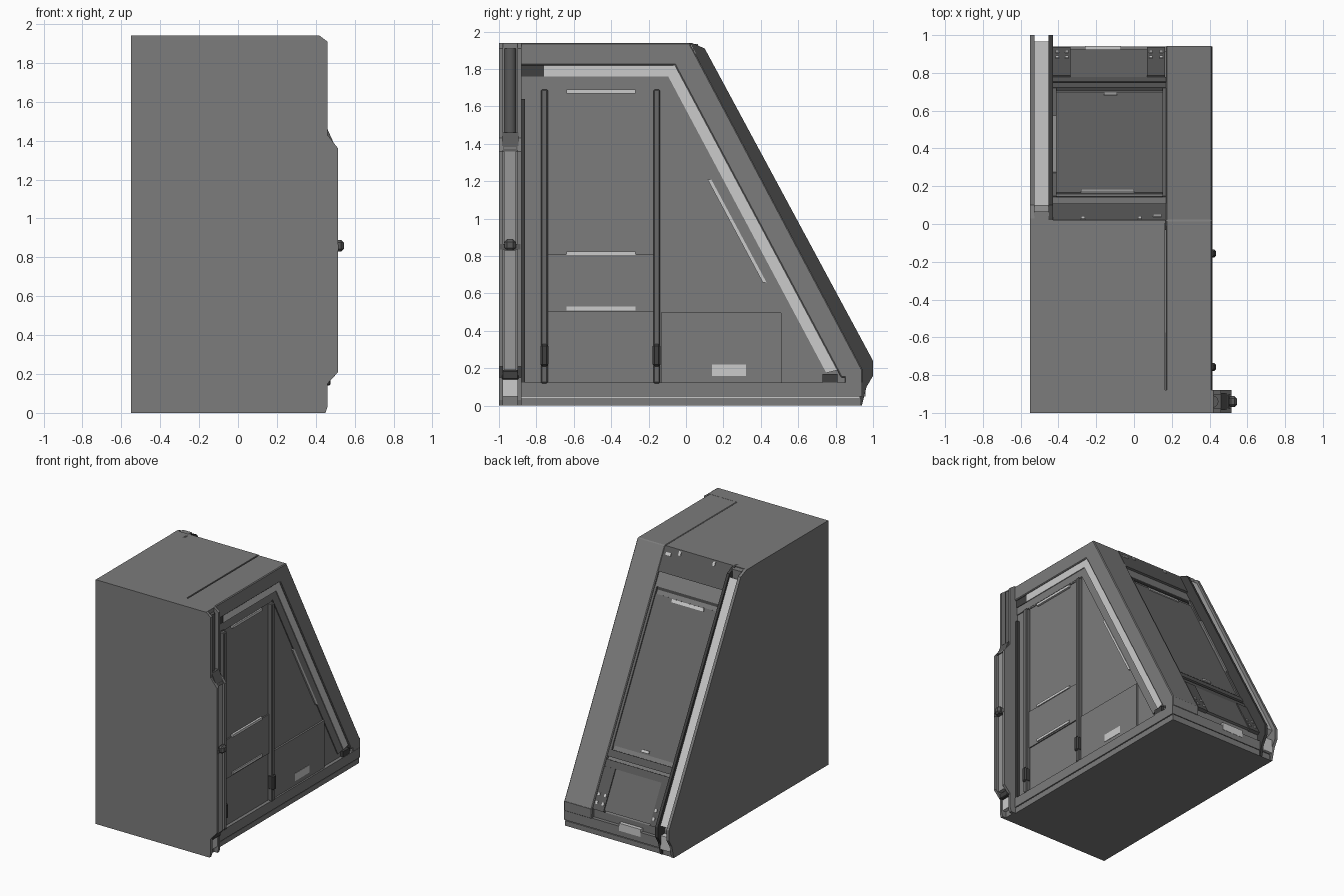
import bpy, bmesh
from mathutils import Vector

if "Cube" in bpy.data.objects:
    bpy.data.objects.remove(bpy.data.objects["Cube"])

# greys used on the parts
SHADES = {"body": 0.2, "dark": 0.1, "deep": 0.05, "glass": 0.14, "mid": 0.31, "trim": 0.52, "bright": 0.8}
MATS = {}
for key, v in SHADES.items():
    MATS[key] = bpy.data.materials.new(key + "_grey")
    MATS[key].diffuse_color = (v, v, v, 1)


def prism(name, pts, lo, hi, plane="yz", bevel=0.0, mat="body", inward=False):
    """Extrude a 2D outline along the axis perpendicular to its plane."""
    bm = bmesh.new()
    def co(p, d):
        return (d, p[0], p[1]) if plane == "yz" else (p[0], d, p[1])
    a = [bm.verts.new(co(p, lo)) for p in pts]
    b = [bm.verts.new(co(p, hi)) for p in pts]
    bm.faces.new(a)
    bm.faces.new(b)
    for i in range(len(pts)):
        j = (i + 1) % len(pts)
        bm.faces.new((a[i], a[j], b[j], b[i]))
    bmesh.ops.recalc_face_normals(bm, faces=bm.faces)
    if inward:
        bmesh.ops.reverse_faces(bm, faces=bm.faces)
    me = bpy.data.meshes.new(name)
    bm.to_mesh(me)
    bm.free()
    me.materials.append(MATS[mat])
    ob = bpy.data.objects.new(name, me)
    bpy.context.collection.objects.link(ob)
    if bevel:
        m = ob.modifiers.new("bevel", "BEVEL")
        m.width, m.segments = bevel, 1
    return ob


def box(name, x, y, z, bevel=0.0, mat="body", inward=False):
    pts = [(y[0], z[0]), (y[1], z[0]), (y[1], z[1]), (y[0], z[1])]
    return prism(name, pts, x[0], x[1], bevel=bevel, mat=mat, inward=inward)


# sloping back: position at depth y, pushed outward by n
TOP, FOOT = Vector((0.02, 1.94)), Vector((0.94, 0.20))
DIR = (FOOT - TOP).normalized()
NORMAL = Vector((-DIR.y, DIR.x))


def on_slope(y, n=0.0):
    t = (y - TOP.x) / (FOOT.x - TOP.x)
    return tuple(TOP + (FOOT - TOP) * t + NORMAL * n)


def slope_box(name, x, y, n, bevel=0.0, mat="body"):
    pts = [on_slope(y[0], n[0]), on_slope(y[1], n[0]), on_slope(y[1], n[1]), on_slope(y[0], n[1])]
    return prism(name, pts, x[0], x[1], bevel=bevel, mat=mat)


# main shell (its visible wall is seen from its inner side)
prism("core", [(-0.99, 0.01), (0.91, 0.01), on_slope(0.94, -0.03), on_slope(0.045, -0.03), (-0.99, 1.92)],
      -0.538, 0.388, inward=True)
box("front_wall", (-0.55, 0.42), (-1, -0.88), (0, 1.94))
box("roof", (-0.55, 0.165), (-0.9, 0.02), (1.90, 1.94))
box("base_lower", (-0.545, 0.408), (-0.99, 0.935), (0, 0.04))
box("base_groove", (-0.545, 0.403), (-0.99, 0.93), (0.035, 0.05), mat="bright")
box("base_upper", (-0.545, 0.415), (-0.99, 0.94), (0.048, 0.125))
prism("left_wall", [(-1, 0), (0.94, 0), (0.94, 0.2), (0.02, 1.94), (-1, 1.94)], -0.55, -0.535)

# roof edge and sloping corner pillar
prism("corner_pillar", [(-0.895, 1.939), (0.02, 1.939), (0.94, 0.20), (0.94, 0.15), (0.83, 0.15), (-0.06, 1.82), (-0.895, 1.82)],
      0.169, 0.413, bevel=0.006)
box("pillar_foot", (0.17, 0.413), (0.85, 0.943), (0.12, 0.20), 0.004)

# inner trim of the side opening
prism("side_trim_outer", [(-0.76, 1.82), (-0.06, 1.82), (0.81, 0.19), (0.75, 0.175), (-0.095, 1.76), (-0.76, 1.76)],
      0.37, 0.403, mat="trim")
prism("side_trim_inner", [(-0.88, 1.77), (-0.095, 1.77), (0.755, 0.175), (0.69, 0.16), (-0.13, 1.70), (-0.88, 1.70)],
      0.37, 0.396)
box("trim_end", (0.37, 0.40), (-0.88, -0.76), (1.76, 1.82), mat="deep")
box("trim_foot", (0.37, 0.412), (0.73, 0.81), (0.12, 0.17), mat="deep")

# side door
for y in (-0.775, -0.175):
    box("door_rail", (0.37, 0.422), (y, y + 0.036), (0.12, 1.69), 0.006, "glass")
    box("door_rail_bracket", (0.37, 0.435), (y - 0.003, y + 0.039), (0.21, 0.33), 0.01, "deep")
box("door_header", (0.37, 0.394), (-0.74, -0.14), (1.69, 1.705))
box("door_middle_panel", (0.37, 0.397), (-0.74, -0.175), (0.50, 0.81))
for z in (1.67, 0.805, 0.51):
    box("door_grip", (0.37, 0.405), (-0.64, -0.27), (z, z + 0.02), mat="bright")

# side lower panel, vent and slanted light bar
box("side_lower_panel", (0.37, 0.402), (-0.13, 0.51), (0.12, 0.50))
box("side_vent", (0.37, 0.405), (0.14, 0.32), (0.16, 0.22), mat="bright", inward=True)
prism("side_light_bar", [(0.115, 1.21), (0.135, 1.21), (0.43, 0.66), (0.41, 0.66)], 0.37, 0.40, mat="bright")
box("side_edge_strip", (0.37, 0.41), (-0.88, -0.86), (0.12, 1.64), mat="deep")

# front side post: two flanges with a bulging middle
flange = [(0.38, 0), (0.45, 0), (0.46, 0.03), (0.46, 0.15), (0.515, 0.21), (0.515, 1.36),
          (0.46, 1.43), (0.46, 1.91), (0.42, 1.94), (0.38, 1.94)]
for y in (-1.0, -0.902):
    prism("post_flange", flange, y, y + 0.022, "xz")
for z in ((0.19, 0.83), (0.87, 1.38)):
    box("post_plate", (0.40, 0.498), (-0.972, -0.908), z, mat="mid")
box("post_latch_band", (0.40, 0.517), (-0.995, -0.885), (0.835, 0.865), mat="dark")
box("post_knob", (0.50, 0.545), (-0.97, -0.91), (0.83, 0.89), 0.014, "dark")
prism("post_collar", [(0.40, 1.36), (0.505, 1.36), (0.46, 1.46), (0.40, 1.46)], -0.985, -0.895, "xz", mat="dark")
box("post_foot_box", (0.40, 0.45), (-0.98, -0.90), (0.05, 0.14), mat="bright")
box("post_foot_step", (0.40, 0.475), (-0.985, -0.895), (0.14, 0.19), 0.006, "deep")
bpy.ops.mesh.primitive_cylinder_add(vertices=20, radius=0.032, depth=0.46, location=(0.415, -0.94, 1.68))
column = bpy.context.object
column.name = "post_upper_column"
column.data.materials.append(MATS["dark"])
bpy.ops.object.shade_smooth_by_angle()

# sloping post at the back left
slope_flange = [(-0.05, 1.94), (0.03, 1.94), (0.10, 1.91), (1.0, 0.24), (1.0, 0.16), (0.965, 0.10), (0.94, 0), (0.85, 0), (0.85, 0.2)]
prism("slope_post_outer_flange", slope_flange, -0.551, -0.528)
prism("slope_post_inner_flange", slope_flange, -0.452, -0.43, mat="deep")
slope_box("slope_post_plate", (-0.53, -0.45), (0.06, 0.93), (-0.06, 0.042), mat="trim")
box("slope_post_cap", (-0.53, -0.45), (0.0, 0.065), (1.82, 1.935))
box("slope_post_foot_box", (-0.53, -0.45), (0.85, 0.96), (0.05, 0.16), mat="bright")

# sloping back panel between the posts
X = (-0.432, 0.17)
slope_box("back_header", X, (0.02, 0.11), (-0.06, -0.002), mat="dark")
slope_box("back_header_band", X, (0.11, 0.16), (-0.06, -0.018), mat="body")
slope_box("back_header_groove", X, (0.158, 0.17), (-0.06, -0.025), mat="deep")
slope_box("back_window", (-0.41, 0.15), (0.185, 0.715), (-0.06, -0.022), mat="glass")
slope_box("back_sill_upper", X, (0.73, 0.755), (-0.06, -0.008), mat="dark")
slope_box("back_sill_lower", X, (0.765, 0.79), (-0.06, -0.012), mat="dark")
slope_box("back_lower_panel", (-0.335, 0.07), (0.79, 0.935), (-0.06, -0.012), mat="glass")
for x in (-0.43, 0.15):
    slope_box("window_rail", (x, x + 0.02), (0.16, 0.73), (-0.06, -0.012), mat="glass")
for x in (-0.43, 0.07):
    slope_box("back_lower_cheek", (x, x + 0.095), (0.79, 0.94), (-0.06, -0.004), mat="dark")
slope_box("window_top_grip", (-0.28, 0.0), (0.187, 0.198), (-0.04, -0.014), mat="bright")
slope_box("window_bottom_grip", (-0.16, -0.09), (0.70, 0.71), (-0.04, -0.012), mat="bright")
slope_box("window_side_grip", (-0.43, -0.41), (0.28, 0.58), (-0.04, -0.006), mat="mid")
box("back_vent", (-0.26, -0.07), (0.90, 0.942), (0.09, 0.15), mat="bright")

# small clips on the back
for x in (-0.415, -0.365, 0.08, 0.135):
    for y in (0.88, 0.91):
        slope_box("clip", (x, x + 0.018), (y, y + 0.01), (-0.03, 0.002), mat="bright")
for x in (-0.28, 0.02):
    slope_box("header_clip", (x, x + 0.02), (0.025, 0.04), (-0.03, 0.004), mat="bright")
slope_box("header_lamp", (0.10, 0.145), (0.04, 0.05), (-0.03, 0.004), mat="bright")

for m in bpy.data.materials:
    if m.users and not m.is_grease_pencil:
        m.use_nodes = True
        m.node_tree.nodes["Principled BSDF"].inputs["Base Color"].default_value = m.diffuse_color
